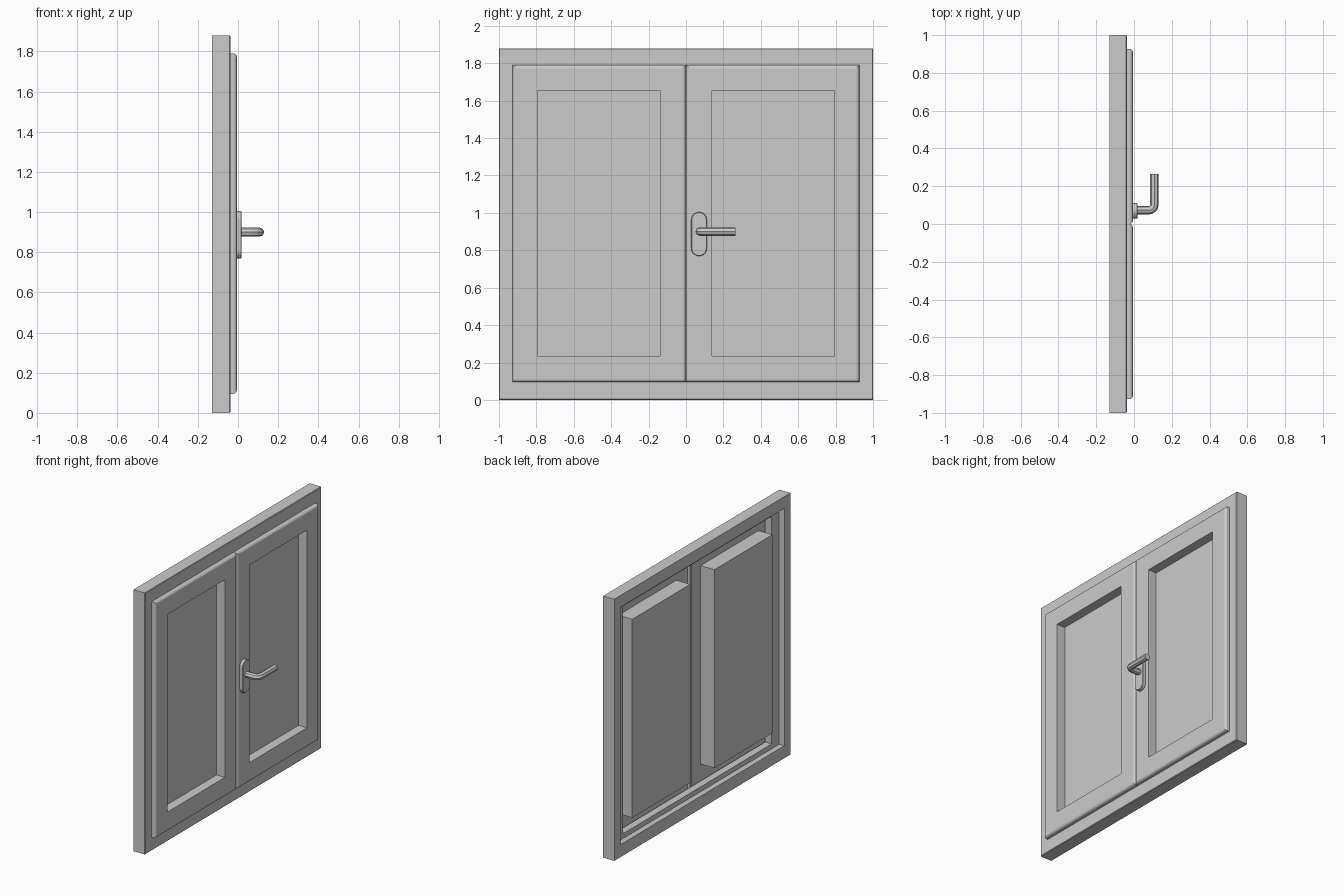
import bpy, bmesh, math
from mathutils import Vector

cube = bpy.data.objects.get("Cube")
if cube:
    bpy.data.objects.remove(cube, do_unlink=True)

grey = bpy.data.materials.new("plain_grey")
grey.use_nodes = True
COLOUR = (0.6, 0.6, 0.6, 1)
grey.diffuse_color = COLOUR
grey.node_tree.nodes["Principled BSDF"].inputs["Base Color"].default_value = COLOUR


def finish(name, bm):
    bmesh.ops.recalc_face_normals(bm, faces=bm.faces)
    mesh = bpy.data.meshes.new(name)
    bm.to_mesh(mesh)
    bm.free()
    mesh.materials.append(grey)
    obj = bpy.data.objects.new(name, mesh)
    bpy.context.collection.objects.link(obj)
    return obj


def rect(r, inset, x):
    """Corners of a y-z rectangle, shrunk by inset, at depth x."""
    y0, y1, z0, z1 = r
    y0, y1, z0, z1 = y0 + inset, y1 - inset, z0 + inset, z1 - inset
    return [(x, y0, z0), (x, y1, z0), (x, y1, z1), (x, y0, z1)]


def loft(name, loops, ring=False):
    """Skin a series of loops; a ring joins last to first, otherwise cap both ends."""
    bm = bmesh.new()
    rows = [[bm.verts.new(p) for p in loop] for loop in loops]
    pairs = list(zip(rows, rows[1:])) + ([(rows[-1], rows[0])] if ring else [])
    n = len(rows[0])
    for a, b in pairs:
        for i in range(n):
            j = (i + 1) % n
            bm.faces.new((a[i], a[j], b[j], b[i]))
    if not ring:
        bm.faces.new(rows[0])
        bm.faces.new(rows[-1])
    return finish(name, bm)


# Fixed outer frame with a stepped stop around the opening
outer = (-1, 1, 0, 1.88)
opening = (-0.93, 0.93, 0.09, 1.795)
stop = (-0.845, 0.845, 0.125, 1.76)
loft("outer_frame", [
    rect(outer, 0, -0.13), rect(outer, 0, -0.042), rect(outer, 0.004, -0.038),
    rect(stop, 0, -0.038), rect(stop, 0, -0.09),
    rect(opening, 0, -0.09), rect(opening, 0, -0.13)], ring=True)


def mirrored(r, side):
    return r if side > 0 else (-r[1], -r[0], r[2], r[3])


# Pair of sashes: hollow surround with a rounded rim, and a thick pane
FRONT, ROUND = -0.006, 0.018
for label, side in (("left", 1), ("right", -1)):
    sash = mirrored((0.001, 0.927, 0.095, 1.79), side)
    pane = mirrored((0.14, 0.793, 0.235, 1.655), side)
    rim = []
    for i in range(6):
        a = math.pi / 2 * i / 5
        rim.append(rect(sash, ROUND * (1 - math.cos(a)), FRONT - ROUND * (1 - math.sin(a))))
    loft(label + "_sash", [rect(sash, 0, -0.04)] + rim + [
        rect(pane, 0, FRONT), rect(pane, 0, -0.075),
        rect(pane, -0.003, -0.075), rect(pane, -0.003, -0.02),
        rect(sash, 0.008, -0.02), rect(sash, 0.008, -0.04)], ring=True)
    loft(label + "_pane", [rect(pane, -0.003, -0.13), rect(pane, -0.003, -0.073)])

# Rounded handle plate
HY, HZ = 0.07, 0.887


def obround(radius, x, half=0.076, steps=10):
    pts = []
    for sign, start in ((1, 0), (-1, math.pi)):
        for i in range(steps + 1):
            a = start + math.pi * i / steps
            pts.append((x, HY + radius * math.cos(a), HZ + sign * half + radius * math.sin(a)))
    return pts


loft("handle_plate", [obround(0.042, -0.012), obround(0.042, 0.015), obround(0.039, 0.018)])

# Bent lever: an eight-sided tube swept along a rounded corner
LX, LY, LZ, BEND, R = 0.108, 0.073, 0.9, 0.03, 0.0225
path = [(Vector((0.01, LY, LZ)), 0)]
for i in range(5):
    a = math.pi / 2 * i / 4
    path.append((Vector((LX - BEND + BEND * math.sin(a), LY + BEND * (1 - math.cos(a)), LZ)), a))
path.append((Vector((LX, 0.265, LZ)), math.pi / 2))
loops = []
for centre, a in path:
    side_dir = Vector((-math.sin(a), math.cos(a), 0))
    ring_angles = [math.tau * k / 8 for k in range(8)]
    loops.append([centre + R * (side_dir * math.cos(t) + Vector((0, 0, math.sin(t))))
                  for t in ring_angles])
loft("handle_lever", loops)
